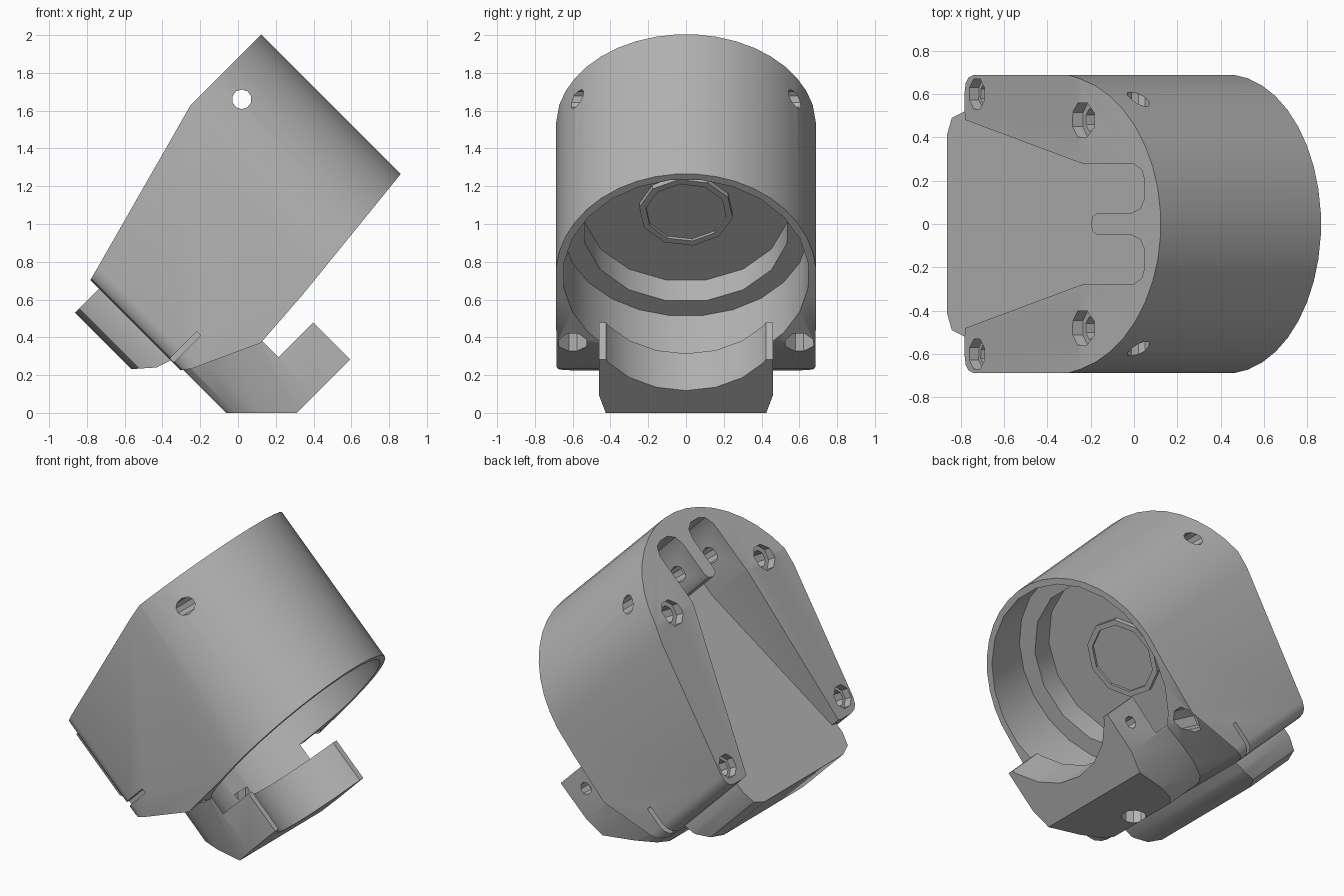
import bpy, bmesh, math
from mathutils import Vector

if "Cube" in bpy.data.objects:
    bpy.data.objects.remove(bpy.data.objects["Cube"], do_unlink=True)

# Material
grey = bpy.data.materials.new("plain_grey")
grey.use_nodes = True
COLOUR = (0.46, 0.46, 0.46, 1)
grey.diffuse_color = COLOUR
grey.node_tree.nodes["Principled BSDF"].inputs["Base Color"].default_value = COLOUR

# Tilted frame: u across the housing, w along the cup axis towards the opening
S = math.sqrt(0.5)
CENTRE = 0.815


def to_world(p):
    u, y, w = p
    return Vector(((u + w) * S, y, (u - w) * S))


def loft(name, ring_a, ring_b):
    """Solid between two matching rings of (u, y, w) points."""
    bm = bmesh.new()
    a = [bm.verts.new(to_world(p)) for p in ring_a]
    b = [bm.verts.new(to_world(p)) for p in ring_b]
    n = len(a)
    bm.faces.new(a)
    bm.faces.new(b[::-1])
    for i in range(n):
        j = (i + 1) % n
        bm.faces.new((a[i], b[i], b[j], a[j]))
    bmesh.ops.recalc_face_normals(bm, faces=bm.faces)
    mesh = bpy.data.meshes.new(name)
    bm.to_mesh(mesh)
    bm.free()
    mesh.materials.append(grey)
    obj = bpy.data.objects.new(name, mesh)
    bpy.context.collection.objects.link(obj)
    return obj


def side_prism(name, profile, y0, y1):
    return loft(name, [(u, y0, w) for u, w in profile], [(u, y1, w) for u, w in profile])


def axial_prism(name, half, w0, w1):
    """Extrude a half outline of (u, y) points, mirrored across the middle."""
    full = half + [(u, -y) for u, y in reversed(half) if abs(y) > 1e-6]
    return loft(name, [(u, y, w0) for u, y in full], [(u, y, w1) for u, y in full])


def rod(name, base, direction, radius, length, sides):
    d = Vector(direction).normalized()
    e = d.orthogonal().normalized()
    f = d.cross(e)
    base = Vector(base)
    ring = []
    for i in range(sides):
        t = 2 * math.pi * (i + 0.5) / sides
        ring.append(base + radius * (math.cos(t) * e + math.sin(t) * f))
    return loft(name, ring, [p + d * length for p in ring])


def combine(target, tool, operation):
    mod = target.modifiers.new("join", 'BOOLEAN')
    mod.object, mod.operation, mod.solver = tool, operation, 'EXACT'
    bpy.context.view_layer.update()
    dg = bpy.context.evaluated_depsgraph_get()
    mesh = bpy.data.meshes.new_from_object(target.evaluated_get(dg))
    target.modifiers.clear()
    target.data = mesh
    bpy.data.objects.remove(tool, do_unlink=True)


def cut(tool):
    combine(housing, tool, 'DIFFERENCE')


# Housing: arched outline trimmed by its side profile
R = 0.69
arch = [(CENTRE + R * math.cos(math.pi * (i + 0.5) / 20),
         R * math.sin(math.pi * (i + 0.5) / 20)) for i in range(10)]
housing = axial_prism("housing", arch + [(0.02, 0.686), (-0.02, 0.675), (-0.045, 0.65),
                                         (-0.055, 0.61)], -1.4, -0.1)
combine(housing, side_prism("side_trim", [
    (0.976, -1.33), (1.6, -1.33), (1.6, -0.295), (0.68, -0.2), (0.346, -0.177),
    (-0.01, -0.34), (-0.09, -0.4), (-0.09, -1.04)], -1, 1), 'INTERSECT')

# Clamp foot below the opening
foot = axial_prism("foot", [(0.62, 0.46), (0.35, 0.46), (0.22, 0.425), (0.08, 0.375),
                            (-0.01, 0.32), (-0.045, 0.26)], -0.45, 0.4)
combine(foot, side_prism("foot_trim", [
    (-0.1, -0.5), (-0.1, -0.1), (0.22, 0.22), (0.7, 0.22), (0.7, -0.3), (0.3, -0.5)],
    -1, 1), 'INTERSECT')
combine(housing, foot, 'UNION')

# Tail block at the lower back
tail = axial_prism("tail", [(0.05, 0.52), (-0.118, 0.52), (-0.203, 0.49), (-0.235, 0.41)],
                   -1.02, -0.3)
combine(tail, side_prism("tail_trim", [
    (-0.3, -1.1), (-0.3, -0.62), (-0.134, -0.474), (0.1, -0.4), (0.1, -1.1)],
    -1, 1), 'INTERSECT')
combine(housing, tail, 'UNION')

# Stepped cup interior and curved seat of the foot
AXIS = (0, 0, 1)
cut(rod("cup_bore", (CENTRE, 0, -0.56), AXIS, 0.652, 0.503, 24))
cut(rod("inner_bore", (CENTRE, 0, -0.715), AXIS, 0.545, 0.4, 16))
cut(rod("foot_seat", (0.895, 0, -0.1), AXIS, 0.508, 0.6, 20))

# Fan-shaped recess in the back, with a tongue between two slots
cut(axial_prism("fan_recess", [
    (-0.3, 0.6), (-0.065, 0.6), (-0.05, 0.48), (0.99, 0.28), (1.32, 0.28), (1.38, 0.25),
    (1.4, 0.2), (1.4, 0.12), (1.37, 0.07), (1.31, 0.05), (1.09, 0.05), (1.06, 0.035),
    (1.05, 0)], -1.6, -0.985))

# Screw holes square to the sloping back, with counterbores and nut pockets
SLOPE = Vector((0.263, 0, 0.965))
for side in (-1, 1):
    for u, w, y, r, depth in ((0.99, -1.33, 0.48, 0.085, 0.22), (0.055, -1.08, 0.6, 0.075, 1.2)):
        mouth = Vector((u, y * side, w))
        cut(rod("counterbore", mouth - SLOPE * 0.15, SLOPE, r, 0.2, 8))
        cut(rod("screw_hole", mouth - SLOPE * 0.1, SLOPE, 0.055, depth + 0.1, 8))
    cut(rod("nut_pocket", mouth + SLOPE * 0.76 + Vector((0.035, 0, 0)), SLOPE, 0.08, 0.3, 8))
    cut(rod("slot_hole", (1.15, 0.165 * side, -1.05), AXIS, 0.04, 0.16, 8))
    cut(side_prism("side_slit", [(-0.2, -0.46), (0.15, -0.46), (0.15, -0.43), (-0.2, -0.43)],
                   0.62 * side, 0.8 * side))

# Cross pin hole, foot side hole and foot underside hole
cut(rod("pin_hole", (1.188, -1, -1.16), (0, 1, 0), 0.052, 2, 10))
cut(rod("foot_side_hole", (0.5, 0.38, 0.08), (0, 1, 0), 0.04, 0.3, 8))
cut(rod("foot_under_hole", (0.0, 0, 0.0), (1, 0, -1), 0.075, 0.22, 10))

# Ringed boss on the cup floor
boss = rod("boss", (CENTRE, 0, -0.76), AXIS, 0.25, 0.075, 10)
combine(boss, rod("boss_dish", (CENTRE, 0, -0.7), AXIS, 0.215, 0.1, 10), 'DIFFERENCE')

for obj in (housing, boss):
    bpy.ops.object.select_all(action='DESELECT')
    obj.select_set(True)
    bpy.context.view_layer.objects.active = obj
    bpy.ops.object.shade_smooth_by_angle(angle=math.radians(30))
